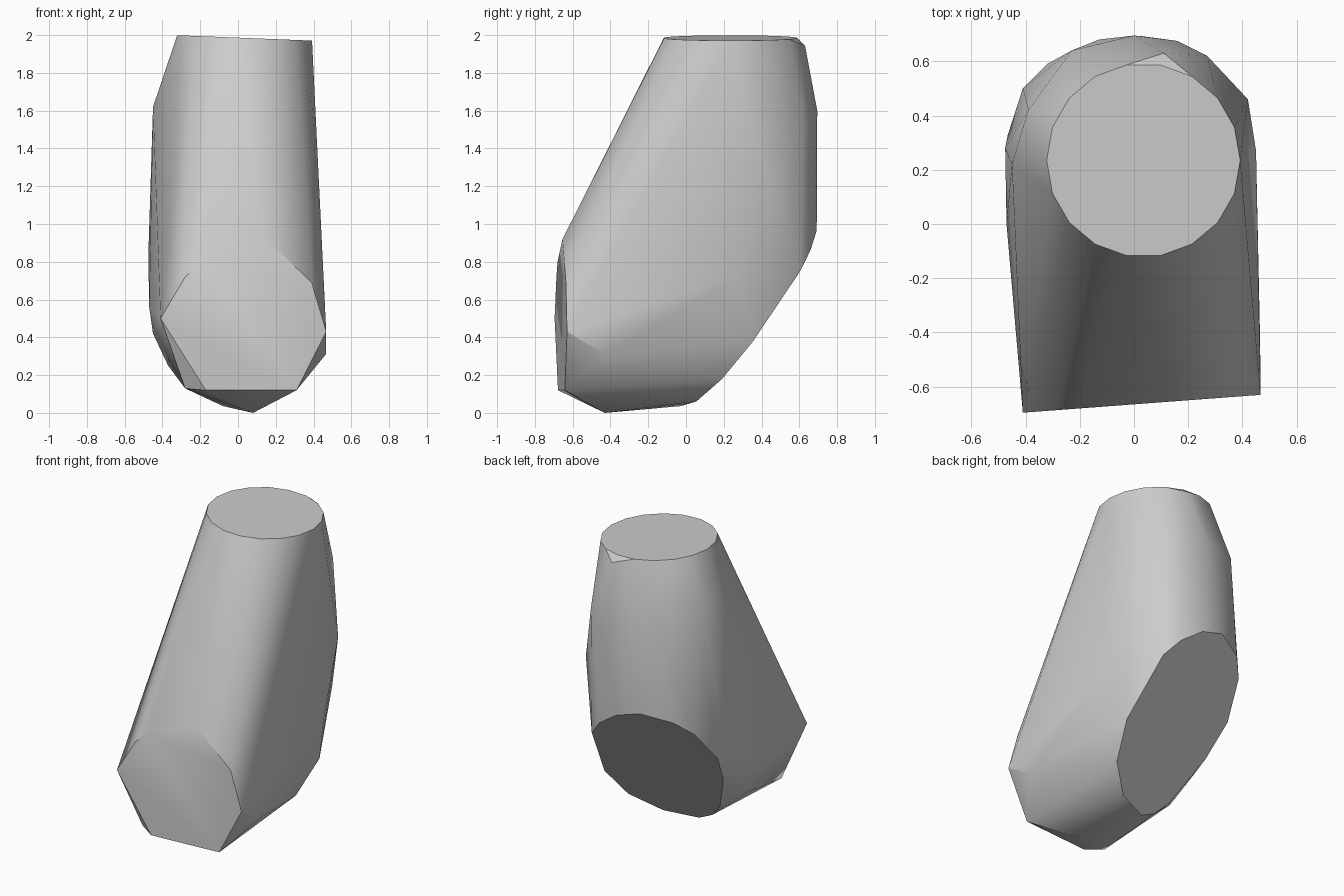
import bpy, bmesh, math

cube = bpy.data.objects.get("Cube")
if cube:
    bpy.data.objects.remove(cube, do_unlink=True)

# Plain grey material
grey = bpy.data.materials.new("plain_grey")
grey.use_nodes = True
colour = (0.6, 0.6, 0.6, 1)
grey.diffuse_color = colour
grey.node_tree.nodes["Principled BSDF"].inputs["Base Color"].default_value = colour


def top_ring(count=18, radius=0.357):
    """Round top cut, tipped slightly to one side."""
    ring = []
    for i in range(count):
        a = math.tau * i / count
        x, y = radius * math.cos(a), radius * math.sin(a)
        ring.append((0.035 + x, 0.235 + y, 1.985 - 0.04 * x))
    return ring


def on_plane(pairs, base, du, dv):
    return [base + du * u + dv * v for u, v in pairs]


# Oval cut under the back, lying on one sloping plane
oval = [(-.08, -.025), (.13, .055), (.295, .19), (.355, .355), (.275, .605),
        (.18, .66), (.035, .692), (-.13, .68), (-.32, .59), (-.41, .5),
        (-.465, .33), (-.41, .19), (-.265, .02), (-.18, -.02)]
oval_z = on_plane(oval, 0.038, -0.4, 1.36)
under = [(x, y, z) for (x, y), z in zip(oval, oval_z)]

# Front cut, given as x and z on a nearly upright plane
cut = [(-.41, .5), (-.28, .72), (-.2, .8), (.15, .92), (.39, .69),
       (.467, .43), (.31, .12), (-.17, .12)]
cut_y = on_plane(cut, -0.665, 0.075, 0.0)
front = [(x, y, z) for (x, z), y in zip(cut, cut_y)]

# Corners of the rounded body between the cuts
lower = [(.08, -.43, 0), (-.28, -.61, .13), (.465, -.43, .31),
         (-.37, -.1, .25), (-.45, 0, .42), (-.47, 0, .56)]
sides = [(-.475, .28, .83), (-.45, .22, 1.62), (.45, .27, .72),
         (.42, .46, 1.17), (-.39, .42, 1.79)]
back = [(-.23, .64, 1.6), (0, .695, 1.6), (.16, .675, 1.5),
        (.27, .62, 1.6), (.11, .63, 1.945)]

# Wrap one convex skin around every corner
bm = bmesh.new()
for p in top_ring() + under + front + lower + sides + back:
    bm.verts.new(p)
bmesh.ops.convex_hull(bm, input=bm.verts[:])
loose = [v for v in bm.verts if not v.link_faces]
bmesh.ops.delete(bm, geom=loose, context='VERTS')
bmesh.ops.dissolve_limit(bm, angle_limit=math.radians(1.5),
                         verts=bm.verts[:], edges=bm.edges[:])
bmesh.ops.recalc_face_normals(bm, faces=bm.faces[:])
mesh = bpy.data.meshes.new("faceted_body")
bm.to_mesh(mesh)
bm.free()
mesh.materials.append(grey)
body = bpy.data.objects.new("faceted_body", mesh)
bpy.context.collection.objects.link(body)

# Soft sides with crisp cut edges
bpy.ops.object.select_all(action='DESELECT')
body.select_set(True)
bpy.context.view_layer.objects.active = body
bpy.ops.object.shade_smooth_by_angle(angle=math.radians(30))
